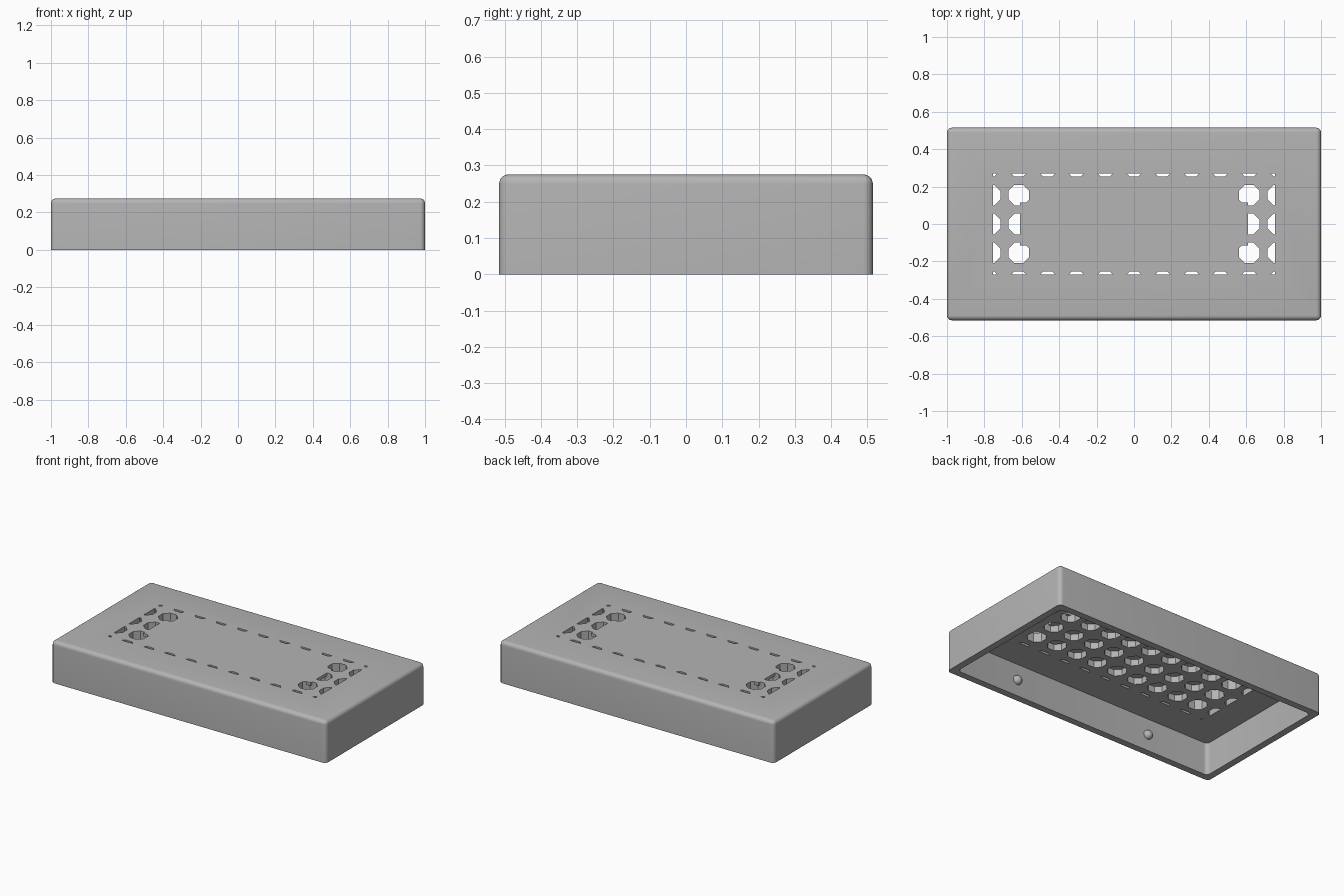
import bpy
import bmesh
import math
from mathutils import Vector, Matrix

if "Cube" in bpy.data.objects:
    bpy.data.objects.remove(bpy.data.objects["Cube"], do_unlink=True)

HALF_X, HALF_Y, HEIGHT = 1.0, 0.515, 0.275
WALL, CEILING, POCKET_TOP = 0.045, 0.213, 0.255
PITCH, HOLE_APOTHEM = 0.154, 0.055

grey = bpy.data.materials.new("Plain grey")
grey.use_nodes = True
colour = (0.46, 0.46, 0.46, 1)
grey.diffuse_color = colour
grey.node_tree.nodes["Principled BSDF"].inputs["Base Color"].default_value = colour


def finish(name, bm):
    """Turn a bmesh into a linked grey object."""
    bmesh.ops.recalc_face_normals(bm, faces=bm.faces)
    mesh = bpy.data.meshes.new(name)
    bm.to_mesh(mesh)
    bm.free()
    mesh.materials.append(grey)
    obj = bpy.data.objects.new(name, mesh)
    bpy.context.collection.objects.link(obj)
    return obj


def box(name, half_x, half_y, low, high, radius=0.0, round_top=False):
    """Box with optional rounded upright corners and top rim."""
    bm = bmesh.new()
    place = Matrix.Translation((0, 0, (low + high) / 2))
    place = place @ Matrix.Diagonal((2 * half_x, 2 * half_y, high - low, 1))
    bmesh.ops.create_cube(bm, size=1, matrix=place)
    if radius:
        middle = (low + high) / 2

        def rounded(edge):
            a, b = (v.co.z > middle for v in edge.verts)
            return a != b or (round_top and a and b)

        bmesh.ops.bevel(bm, geom=[e for e in bm.edges if rounded(e)], offset=radius,
                        segments=6, profile=0.5, affect='EDGES')
    return finish(name, bm)


def subtract(target, cutter):
    """Cut one object from another and discard the cutter."""
    cutter.hide_render = True
    mod = target.modifiers.new("cut", 'BOOLEAN')
    mod.operation, mod.solver, mod.object = 'DIFFERENCE', 'EXACT', cutter
    bpy.context.view_layer.objects.active = target
    bpy.ops.object.modifier_apply(modifier=mod.name)
    bpy.data.objects.remove(cutter, do_unlink=True)


def smooth(obj):
    bpy.ops.object.select_all(action='DESELECT')
    obj.select_set(True)
    bpy.context.view_layer.objects.active = obj
    bpy.ops.object.shade_smooth_by_angle(angle=math.radians(30))


# Hollow rounded lid, open underneath
lid = box("lid_shell", HALF_X, HALF_Y, 0, HEIGHT, 0.026, True)
subtract(lid, box("cavity", HALF_X - WALL, HALF_Y - WALL, -0.1, CEILING, 0.026))

# Grid of octagonal holes, trimmed to a rectangle
bm = bmesh.new()
for i in range(-5, 6):
    for j in range(-2, 3):
        place = Matrix.Translation((i * PITCH, j * PITCH, 0.19))
        bmesh.ops.create_circle(bm, cap_ends=True, segments=8,
                                radius=HOLE_APOTHEM / math.cos(math.pi / 8),
                                matrix=place @ Matrix.Rotation(math.pi / 8, 4, 'Z'))
for normal, reach in (((1, 0, 0), 0.755), ((0, 1, 0), 0.27)):
    for side in (-1, 1):
        out = Vector(normal) * side
        bmesh.ops.bisect_plane(bm, geom=bm.verts[:] + bm.edges[:] + bm.faces[:],
                               plane_co=out * reach, plane_no=out, clear_outer=True)
raised = bmesh.ops.extrude_face_region(bm, geom=bm.faces[:])
bmesh.ops.translate(bm, vec=(0, 0, 0.15),
                    verts=[g for g in raised["geom"] if isinstance(g, bmesh.types.BMVert)])
holes = finish("hole_grid", bm)

# Middle of the grid stays closed on top, leaving blind pockets
subtract(holes, box("cover_centre", 0.609, 0.115, POCKET_TOP, 0.5))
subtract(holes, box("cover_rows", 0.54, 0.235, POCKET_TOP, 0.5))
subtract(lid, holes)
smooth(lid)

# Snap bumps on the inside of the long walls
for side, label in ((-1, "front"), (1, "back")):
    for x, hand in ((-0.5, "right"), (0.5, "left")):
        bm = bmesh.new()
        bmesh.ops.create_uvsphere(bm, u_segments=24, v_segments=14, radius=0.03,
                                  matrix=Matrix.Translation((x, side * (HALF_Y - WALL), 0.105)))
        smooth(finish(f"{label}_{hand}_snap_bump", bm))
